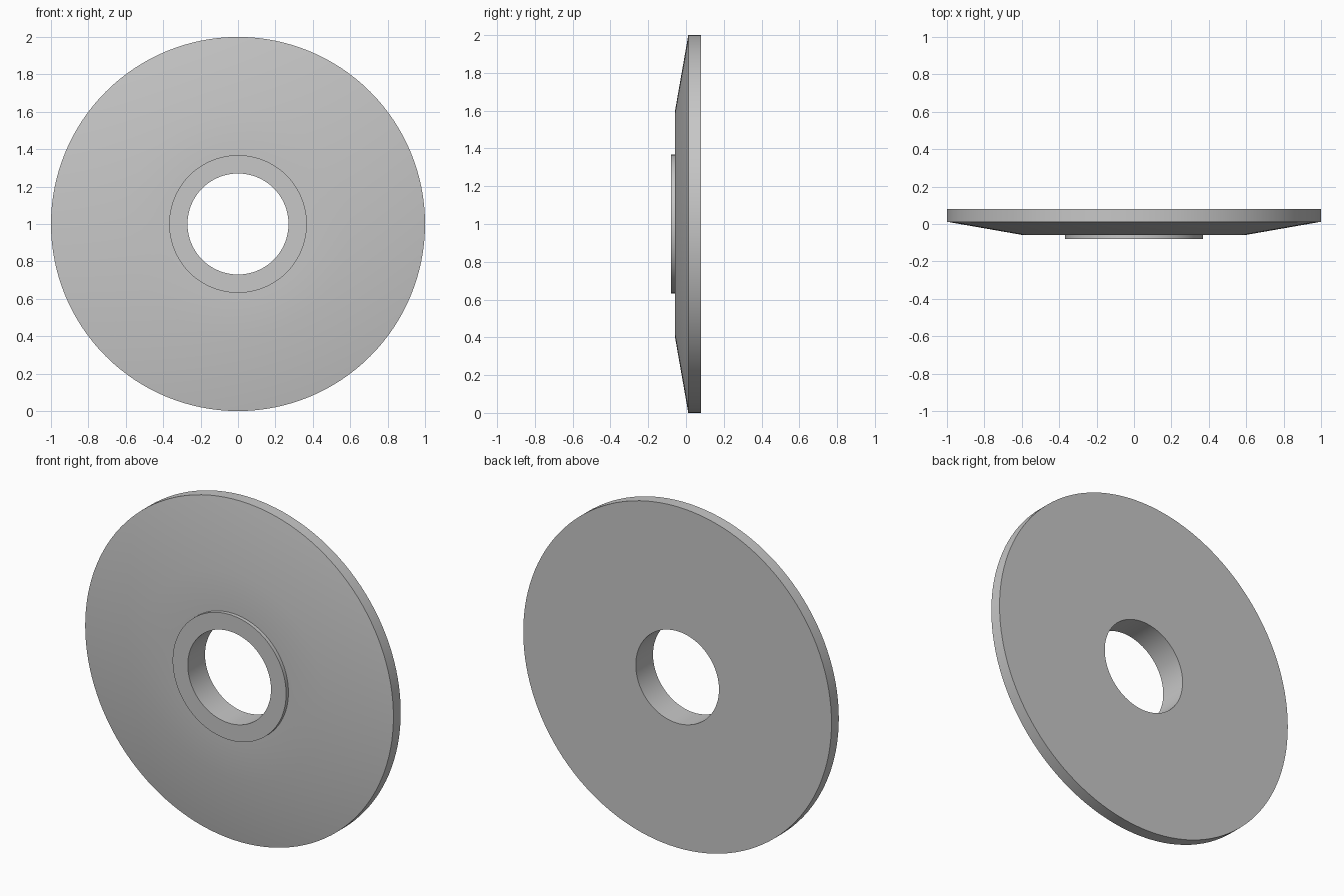
import bpy
import bmesh
import math
from mathutils import Matrix, Vector

cube = bpy.data.objects.get("Cube")
if cube:
    bpy.data.objects.remove(cube, do_unlink=True)

SEGMENTS = 128

# Plain grey metal
grey = bpy.data.materials.new("grey_metal")
grey.use_nodes = True
colour = (0.57, 0.57, 0.57, 1)
grey.diffuse_color = colour
grey.node_tree.nodes["Principled BSDF"].inputs["Base Color"].default_value = colour


def lathe(name, profile, centre):
    """Turn a closed (radius, y) profile around the y axis."""
    bm = bmesh.new()
    rings = []
    for i in range(SEGMENTS):
        turn = Matrix.Rotation(math.tau * i / SEGMENTS, 3, 'Y')
        rings.append([bm.verts.new(turn @ Vector((r, y, 0))) for r, y in profile])
    count = len(profile)
    for i, ring in enumerate(rings):
        following = rings[(i + 1) % SEGMENTS]
        for j in range(count):
            k = (j + 1) % count
            bm.faces.new((ring[j], ring[k], following[k], following[j]))
    bmesh.ops.recalc_face_normals(bm, faces=bm.faces[:])
    mesh = bpy.data.meshes.new(name)
    bm.to_mesh(mesh)
    bm.free()
    mesh.materials.append(grey)
    obj = bpy.data.objects.new(name, mesh)
    obj.location = centre
    bpy.context.collection.objects.link(obj)
    return obj


# Washer: flat back, straight rim, tapered front and raised collar around the bore
washer = lathe("tapered_washer", [
    (0.27, 0.08), (1, 0.08), (1, 0.012), (0.6, -0.058),
    (0.368, -0.058), (0.368, -0.08), (0.27, -0.08),
], (0, 0, 1))

bpy.ops.object.select_all(action='DESELECT')
washer.select_set(True)
bpy.context.view_layer.objects.active = washer
bpy.ops.object.shade_smooth_by_angle(angle=math.radians(30))
